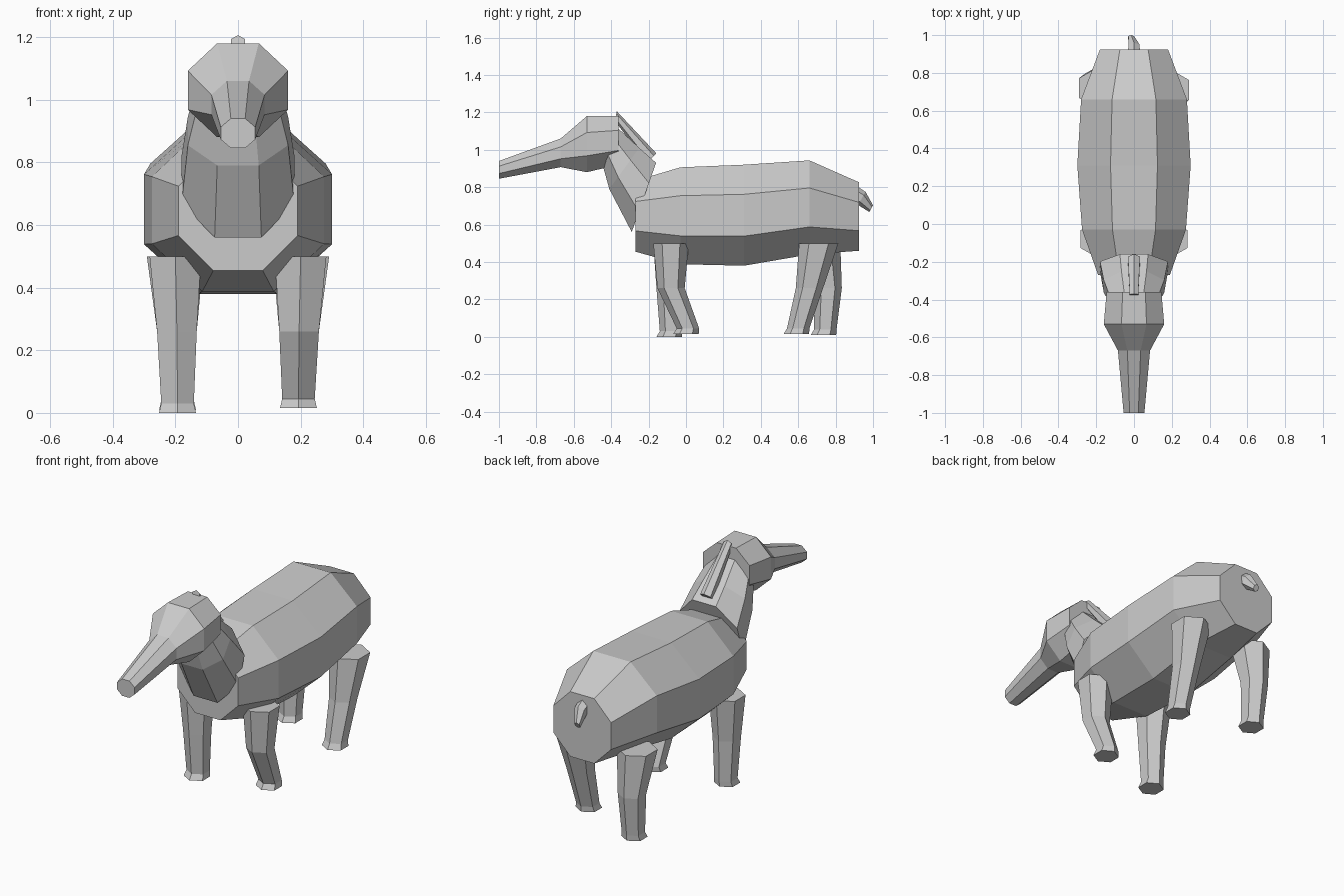
import bpy, math
from mathutils import Vector

cube = bpy.data.objects.get("Cube")
if cube:
    bpy.data.objects.remove(cube, do_unlink=True)

grey = bpy.data.materials.new("plain grey")
grey.use_nodes = True
colour = (0.6, 0.6, 0.6, 1)
grey.diffuse_color = colour
grey.node_tree.nodes["Principled BSDF"].inputs["Base Color"].default_value = colour


def loft(name, rings, sides, turn):
    """Flat-shaded capped tube; each ring is (centre, u axis, v axis), axes scaled to the corner radius."""
    verts, faces = [], []
    for centre, u, v in rings:
        for i in range(sides):
            a = turn + 2 * math.pi * i / sides
            verts.append(Vector(centre) + Vector(u) * math.cos(a) + Vector(v) * math.sin(a))
    for r in range(len(rings) - 1):
        for i in range(sides):
            j = (i + 1) % sides
            faces.append((r * sides + i, r * sides + j, (r + 1) * sides + j, (r + 1) * sides + i))
    faces.append(tuple(reversed(range(sides))))
    faces.append(tuple(range((len(rings) - 1) * sides, len(rings) * sides)))
    mesh = bpy.data.meshes.new(name)
    mesh.from_pydata(verts, [], faces)
    mesh.materials.append(grey)
    obj = bpy.data.objects.new(name, mesh)
    bpy.context.collection.objects.link(obj)
    # make normals point outward
    bpy.context.view_layer.objects.active = obj
    obj.select_set(True)
    bpy.ops.object.mode_set(mode='EDIT')
    bpy.ops.mesh.select_all(action='SELECT')
    bpy.ops.mesh.normals_make_consistent(inside=False)
    bpy.ops.object.mode_set(mode='OBJECT')
    obj.select_set(False)
    return obj


EIGHTH = math.pi / 8
CORNER = 1 / math.cos(EIGHTH)


def barrel(name, sections):
    """Octagonal tube along y from (y, half width, low z, high z)."""
    rings = [((0, y, (lo + hi) / 2), (w * CORNER, 0, 0), (0, 0, (hi - lo) / 2 * CORNER))
             for y, w, lo, hi in sections]
    return loft(name, rings, 8, EIGHTH)


# Body and head
barrel("body", [(-0.27, 0.19, 0.455, 0.835), (-0.03, 0.275, 0.388, 0.906),
                (0.31, 0.30, 0.38, 0.92), (0.66, 0.28, 0.44, 0.943), (0.925, 0.18, 0.46, 0.826)])
barrel("head", [(-0.36, 0.145, 0.92, 1.18), (-0.53, 0.16, 0.88, 1.18),
                (-0.67, 0.085, 0.907, 1.06), (-1.0, 0.055, 0.845, 0.94)])

# Neck: each section joins a front point to a back point
neck = []
for width, front, back in [(0.18, (-0.29, 0.56), (-0.16, 0.93)),
                           (0.16, (-0.41, 0.79), (-0.25, 1.01)),
                           (0.12, (-0.46, 0.97), (-0.38, 1.13))]:
    f, b = Vector((0, *front)), Vector((0, *back))
    neck.append(((f + b) / 2, (width * CORNER, 0, 0), (b - f) / 2 * CORNER))
loft("neck", neck, 8, EIGHTH)

# Mane ridge and tail
loft("mane", [((0, -0.185, 0.955), (0.037, 0, 0), (0, 0.026, 0.026)),
              ((0, -0.375, 1.18), (0.026, 0, 0), (0, 0.005, 0.026))], 6, math.pi / 2)
loft("tail", [((0, 0.88, 0.775), (0.038, 0, 0), (0, 0.02, 0.04)),
              ((0, 0.94, 0.74), (0.034, 0, 0), (0, 0.02, 0.035)),
              ((-0.015, 0.99, 0.685), (0.018, 0, 0), (0, 0.01, 0.018))], 6, math.pi / 2)


# Legs: six-sided, mid-stride, with a flared hoof
def leg(name, side, hip, hip_size, knee, foot, ground):
    stations = [(hip, 0.20, 0.50, hip_size), (knee, 0.195, 0.26, 0.073),
                (foot + 0.01, 0.193, ground + 0.03, 0.06), (foot, 0.193, ground, 0.068)]
    rings = [((side * x, y, z), (r, 0, 0), (0, r, 0)) for y, x, z, r in stations]
    loft(name, rings, 6, math.pi / 2)


leg("front_left_leg", 1, -0.08, 0.095, -0.08, 0.0, 0.015)
leg("front_right_leg", -1, -0.08, 0.095, -0.085, -0.09, 0.0)
leg("hind_left_leg", 1, 0.71, 0.105, 0.66, 0.59, 0.015)
leg("hind_right_leg", -1, 0.72, 0.105, 0.76, 0.735, 0.01)
